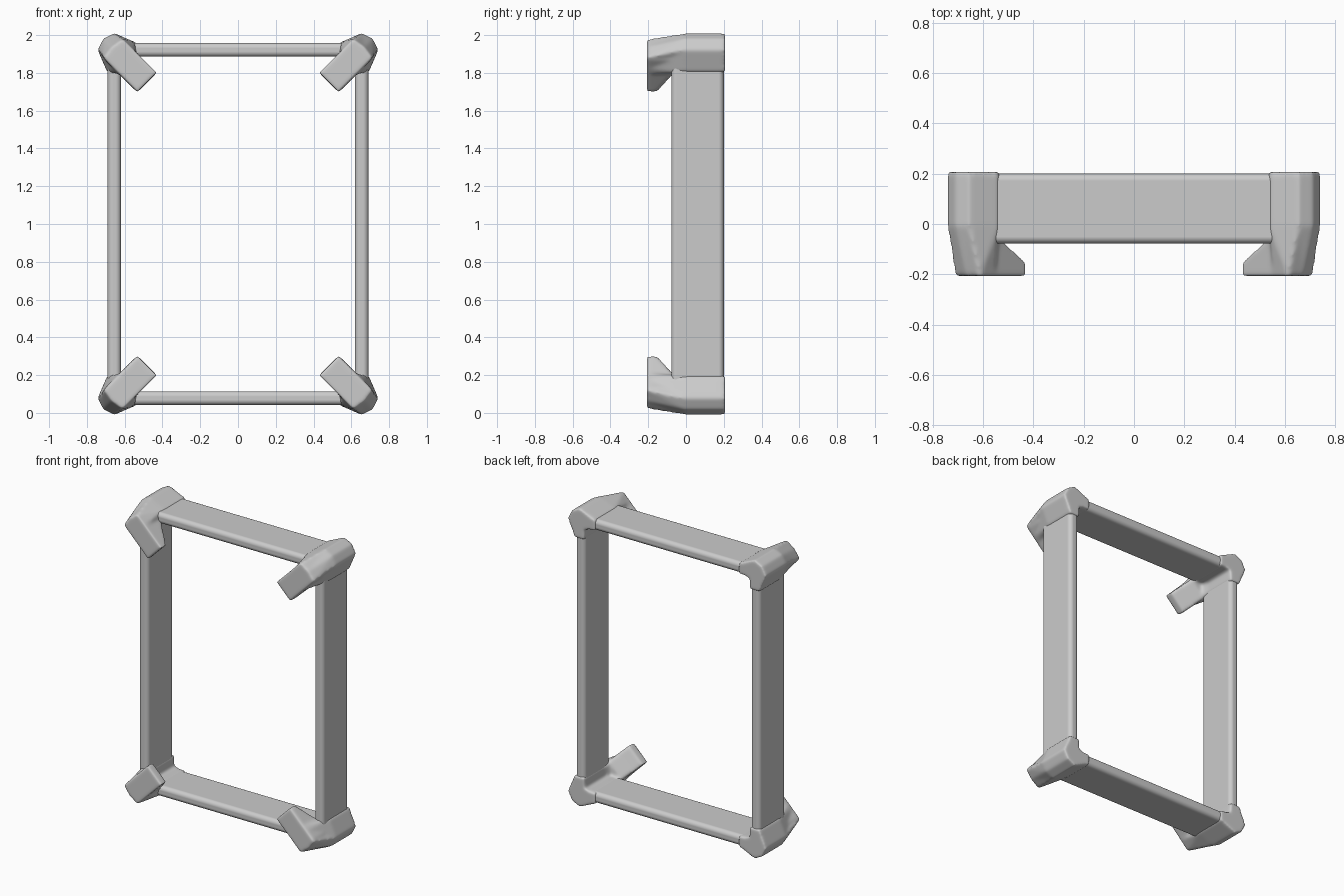
import bpy, bmesh
from math import sqrt

if "Cube" in bpy.data.objects:
    bpy.data.objects.remove(bpy.data.objects["Cube"])

MID = 1.0                 # frame is symmetric about z = 1
CX, CZ = 0.655, 0.922     # bar centre lines, measured from the frame centre


def make_object(name, bm, mirror):
    bmesh.ops.recalc_face_normals(bm, faces=bm.faces)
    me = bpy.data.meshes.new(name)
    bm.to_mesh(me)
    bm.free()
    for p in me.polygons:
        p.use_smooth = True
    ob = bpy.data.objects.new(name, me)
    ob.location.z = MID
    bpy.context.collection.objects.link(ob)
    return ob


def add_mirror(ob, x, z):
    m = ob.modifiers.new("mirror", 'MIRROR')
    m.use_axis = (x, False, z)
    m.use_clip = False
    m.use_mirror_merge = False


def loft(bm, rings):
    loops = [[bm.verts.new(p) for p in r] for r in rings]
    n = len(loops[0])
    for a, b in zip(loops, loops[1:]):
        for i in range(n):
            bm.faces.new((a[i], a[(i + 1) % n], b[(i + 1) % n], b[i]))
    bm.faces.new(loops[0])
    bm.faces.new(loops[-1])


def bar(name, centre, size, x, z):
    bm = bmesh.new()
    bmesh.ops.create_cube(bm, size=1)
    for v in bm.verts:
        v.co = [c + s * k for c, s, k in zip(centre, size, v.co)]
    ob = make_object(name, bm, None)
    b = ob.modifiers.new("round", 'BEVEL')
    b.width, b.segments = 0.028, 5
    b.harden_normals = True
    add_mirror(ob, x, z)


# frame bars
bar("side_bars", (CX, 0.061, 0), (0.071, 0.278, 1.84), True, False)
bar("top_and_bottom_bars", (0, 0.061, CZ), (1.31, 0.278, 0.073), False, True)

# corner clip: flared block lofted from back to front
bm = bmesh.new()
back = [(-.12, -.036), (-.12, .036), (.0, .088), (.058, .058),
        (.088, .0), (.036, -.12), (-.036, -.12), (-.042, -.042)]
front = [(-.13, -.03), (-.10, .0), (-.043, .057), (.015, .015),
         (.057, -.043), (.0, -.10), (-.03, -.13), (-.08, -.08)]
loft(bm, [[(CX + dx, y, CZ + dz) for dx, dz in ring]
          for ring, y in ((back, .207), (back, -.01), (front, -.207))])

# diagonal hook: side profile (distance along diagonal, y) given a width
hook = [(0, -.207), (-.245, -.207), (-.245, -.15), (-.19, -.115), (-.11, -.06), (0, -.06)]
r = 1 / sqrt(2)
loft(bm, [[(CX + (u + w) * r, y, CZ + (u - w) * r) for u, y in hook]
          for w in (-.073, .073)])
clip = make_object("corner_clips", bm, None)

# fuse block and hook softly
rm = clip.modifiers.new("fuse", 'REMESH')
rm.mode, rm.voxel_size, rm.use_smooth_shade = 'VOXEL', 0.009, True
sm = clip.modifiers.new("soften", 'SMOOTH')
sm.factor, sm.iterations = 0.5, 12
add_mirror(clip, True, True)
